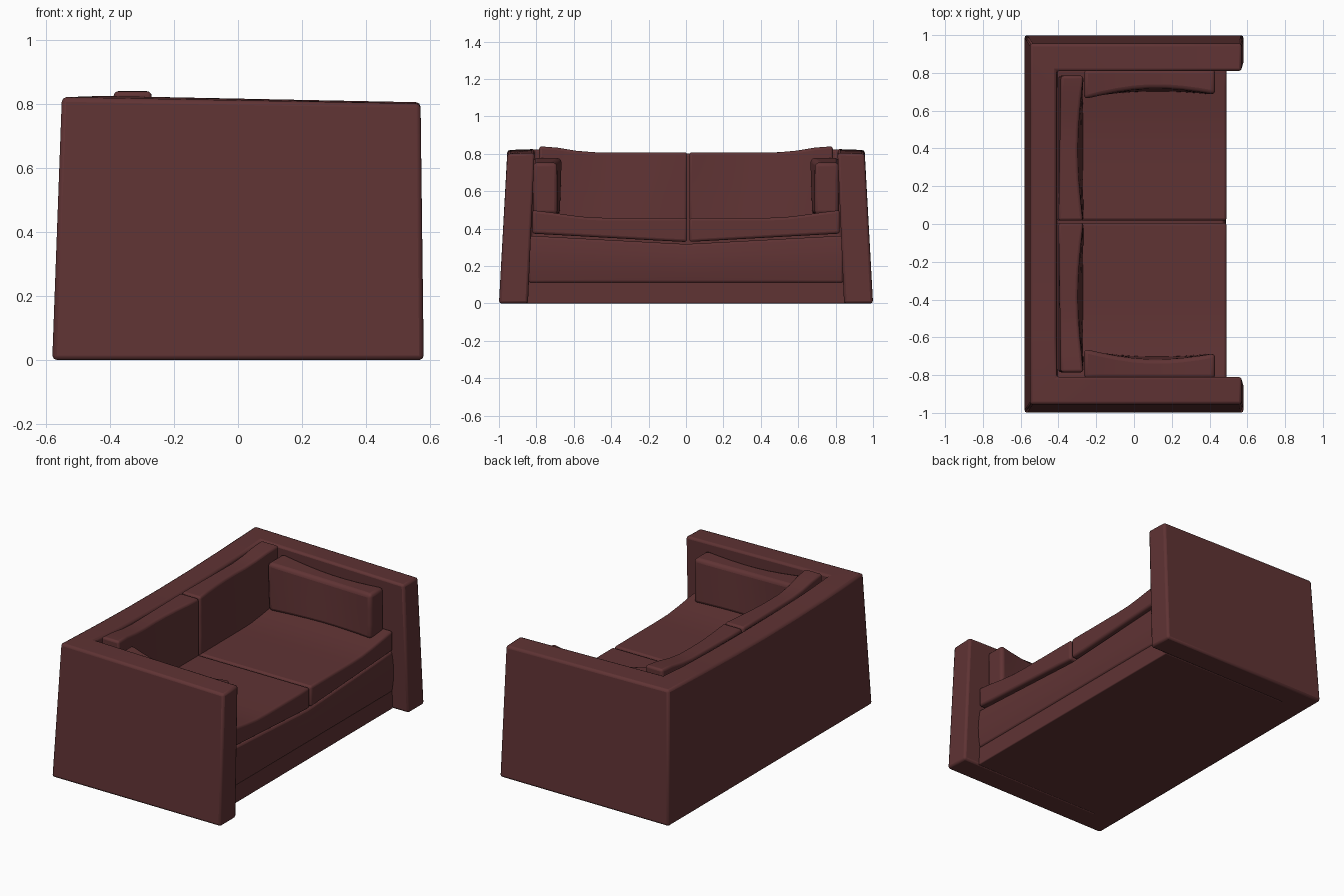
import bpy, bmesh, math
from mathutils import Vector

if "Cube" in bpy.data.objects:
    bpy.data.objects.remove(bpy.data.objects["Cube"])

leather = bpy.data.materials.new("dark_red_leather")
leather.diffuse_color = (0.115, 0.033, 0.034, 1)
leather.use_nodes = True
leather.node_tree.nodes["Principled BSDF"].inputs["Base Color"].default_value = leather.diffuse_color


def finish(name, bm, bevel, segments=3):
    bmesh.ops.recalc_face_normals(bm, faces=bm.faces[:])
    me = bpy.data.meshes.new(name)
    bm.to_mesh(me)
    bm.free()
    me.materials.append(leather)
    ob = bpy.data.objects.new(name, me)
    bpy.context.collection.objects.link(ob)
    b = ob.modifiers.new("bevel", 'BEVEL')
    b.width = bevel
    b.segments = segments
    b.limit_method = 'ANGLE'
    b.angle_limit = math.radians(50)
    bpy.ops.object.select_all(action='DESELECT')
    ob.select_set(True)
    bpy.context.view_layer.objects.active = ob
    bpy.ops.object.shade_smooth_by_angle(angle=math.radians(40))
    return ob


def block(name, lo, hi, cuts, bevel, shape=None):
    """Box between two corners, sliced evenly along each axis, then reshaped.
    shape(p, t): p is the position, t the 0..1 position inside the box."""
    lo, hi = Vector(lo), Vector(hi)
    bm = bmesh.new()
    bmesh.ops.create_cube(bm, size=1)
    for axis in range(3):
        n = Vector([float(i == axis) for i in range(3)])
        for k in range(1, cuts[axis]):
            bmesh.ops.bisect_plane(bm, geom=bm.verts[:] + bm.edges[:] + bm.faces[:],
                                   plane_co=n * (k / cuts[axis] - 0.5), plane_no=n)
    for v in bm.verts:
        t = v.co + Vector((0.5, 0.5, 0.5))
        p = Vector([lo[i] + (hi[i] - lo[i]) * t[i] for i in range(3)])
        v.co = shape(p, t) if shape else p
    return finish(name, bm, bevel)


def smooth(a, b, x):
    t = max(0, min(1, (x - a) / (b - a)))
    return t * t * (3 - 2 * t)


# Arms and back: one tapered U-shaped wall with a sagging back
def station(ob, ot, ib, it, z):
    return [(*ob, 0), (*ot, z), (*it, z + 0.005), (*ib, 0)]


half = [((0.58, -1), (0.57, -0.955), (0.58, -0.845), (0.57, -0.81), 0.80),
        ((-0.58, -1), (-0.55, -0.955), (-0.40, -0.845), (-0.41, -0.81), 0.82)]
sections = [station(*s) for s in half]
for y in (-0.6, -0.3, 0, 0.3, 0.6):
    sections.append(station((-0.58, y), (-0.55, y), (-0.40, y), (-0.41, y),
                            0.796 + 0.024 * (y / 0.9) ** 2))
for s in reversed(half):
    flip = [(p[0], -p[1]) for p in s[:4]]
    sections.append(station(*flip, s[4]))
bm = bmesh.new()
rings = [[bm.verts.new(p) for p in s] for s in sections]
for a, b in zip(rings, rings[1:]):
    for i in range(4):
        j = (i + 1) % 4
        bm.faces.new((a[i], a[j], b[j], b[i]))
bm.faces.new(rings[0])
bm.faces.new(rings[-1])
finish("arms_and_back", bm, 0.014, 2)


# Base rail with sagging top, and plinth under it
def base_shape(p, t):
    p.z -= 0.045 * (1 - abs(p.y) / 0.84) * t.z
    if t.x > 0.9:
        p.x += 0.012 * math.sin(math.pi * t.z)
    return p


block("base_rail", (-0.45, -0.84, 0.11), (0.475, 0.84, 0.362), (1, 8, 4), 0.012, base_shape)
block("plinth", (-0.45, -0.85, 0), (0.47, 0.85, 0.115), (1, 1, 1), 0.006)

for side, tag in ((-1, "left"), (1, "right")):
    # Seat cushion: raised toward the arm
    def seat_shape(p, t):
        a = abs(p.y)
        if t.z > 0.9:
            p.z = 0.457 + 0.045 * smooth(0.45, 0.9, a)
        else:
            p.z = 0.328 + 0.045 * a / 0.82
        return p

    y0, y1 = sorted((0.006 * side + 0.012, 0.822 * side))
    block("seat_cushion_" + tag, (-0.41, y0, 0.33), (0.49, y1, 0.46), (4, 8, 1), 0.014, seat_shape)

    # Back cushion: hollowed front, outer corner standing higher
    def back_shape(p, t):
        a = abs(p.y)
        if t.x > 0.5:
            p.x -= 0.03 * math.sin(math.pi * min(1, a / 0.77)) * t.z
        elif t.z > 0.5:
            p.x += 0.012 * (a / 0.77)
        if t.z > 0.9:
            p.z = 0.808 + 0.032 * smooth(0.5, 0.77, a)
        return p

    y0, y1 = sorted((0.006 * side + 0.012, 0.785 * side))
    block("back_cushion_" + tag, (-0.40, y0, 0.44), (-0.268, y1, 0.81), (1, 8, 3), 0.014, back_shape)

    # Arm pillow: hollowed inner face and dipped top
    def pillow_shape(p, t):
        bow = math.sin(math.pi * t.x)
        if abs(p.y) < 0.75:
            p.y += side * (0.045 * bow - 0.025 * (1 - t.x)) * (0.5 + 0.5 * t.z)
        p.z -= 0.025 * bow * t.z
        if t.z > 0.9:
            p.z += 0.025 * (1 - t.x)
        return p

    y0, y1 = sorted((0.685 * side, 0.818 * side))
    block("arm_pillow_" + tag, (-0.265, y0, 0.475), (0.43, y1, 0.755), (8, 1, 3), 0.022, pillow_shape)
